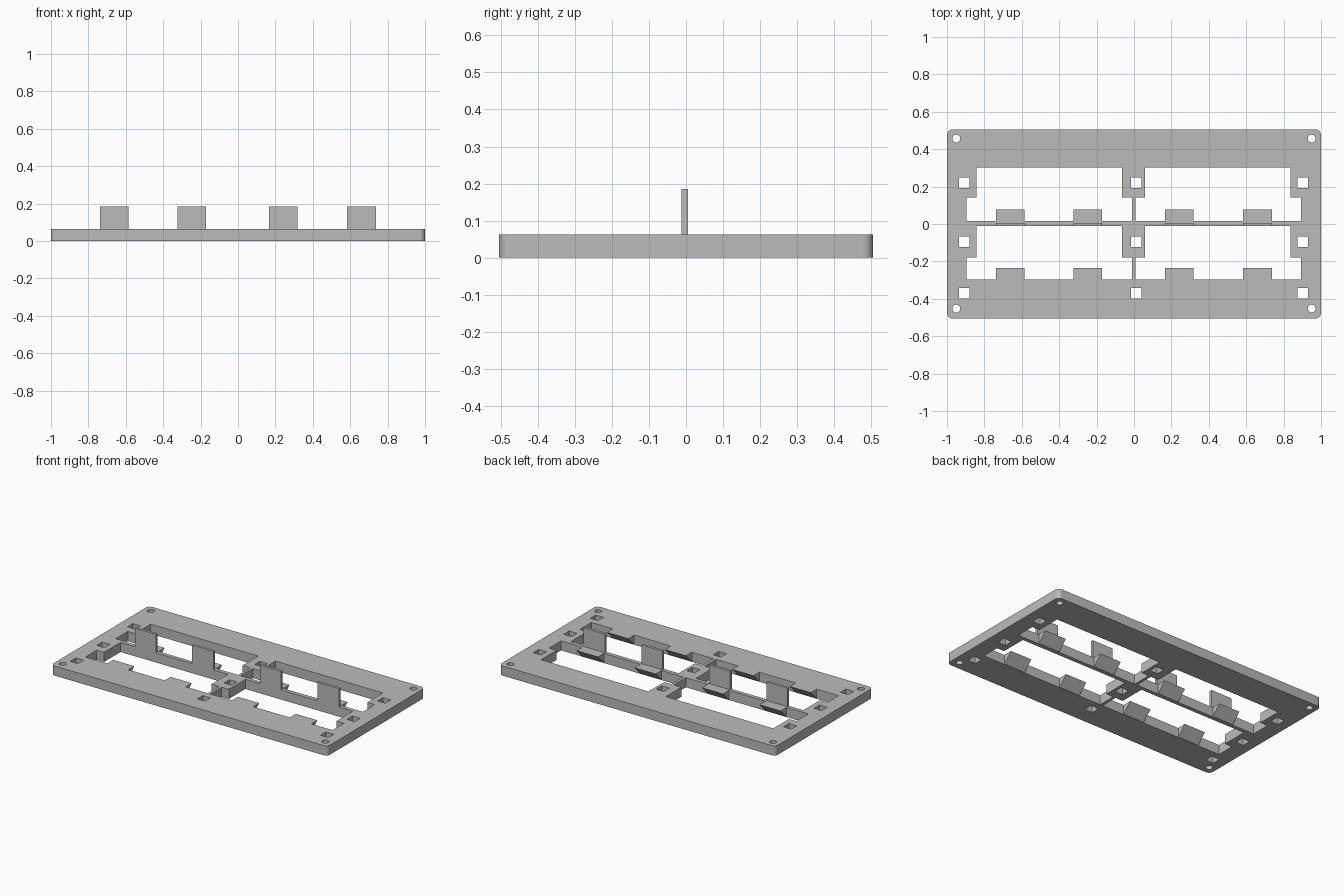
import bpy
import bmesh
from math import cos, sin, pi, tau

if "Cube" in bpy.data.objects:
    bpy.data.objects.remove(bpy.data.objects["Cube"], do_unlink=True)

TOP = 0.063            # plate thickness
HALF_Y = 0.505
TAB_TOP = 0.185
TABS = [(-0.738, -0.586), (-0.323, -0.17), (0.166, 0.318), (0.583, 0.738)]

grey = bpy.data.materials.new("plain grey")
grey.use_nodes = True
grey.diffuse_color = (0.5, 0.5, 0.5, 1)
grey.node_tree.nodes["Principled BSDF"].inputs["Base Color"].default_value = (0.5, 0.5, 0.5, 1)


def prisms(name, outlines, z0, z1):
    """Extrude each closed xy outline between two heights, in one mesh."""
    bm = bmesh.new()
    for outline in outlines:
        face = bm.faces.new([bm.verts.new((x, y, z0)) for x, y in outline])
        new = bmesh.ops.extrude_face_region(bm, geom=[face])["geom"]
        moved = [v for v in new if isinstance(v, bmesh.types.BMVert)]
        bmesh.ops.translate(bm, verts=moved, vec=(0, 0, z1 - z0))
    bmesh.ops.recalc_face_normals(bm, faces=bm.faces)
    mesh = bpy.data.meshes.new(name)
    bm.to_mesh(mesh)
    bm.free()
    mesh.materials.append(grey)
    obj = bpy.data.objects.new(name, mesh)
    bpy.context.scene.collection.objects.link(obj)
    return obj


def rect(x0, x1, y0, y1):
    return [(x0, y0), (x1, y0), (x1, y1), (x0, y1)]


def arc(cx, cy, r, start, sweep, n):
    return [(cx + r * cos(start + sweep * i / n), cy + r * sin(start + sweep * i / n))
            for i in range(n)]


def window(inner, outer, wide, mid, narrow):
    """Stepped opening: full width at one long edge, narrower at the other."""
    (a, b), (c, d) = outer, inner
    return [(a, wide), (b, wide), (b, mid), (d, mid), (d, narrow),
            (c, narrow), (c, mid), (a, mid)]


# Plate outline with rounded corners
R = 0.03
outline = []
for i, (sx, sy) in enumerate([(1, 1), (-1, 1), (-1, -1), (1, -1)]):
    outline += arc(sx * (1 - R), sy * (HALF_Y - R), R, i * pi / 2, pi / 2, 8)
    end = (i + 1) * pi / 2
    outline.append((sx * (1 - R) + R * cos(end), sy * (HALF_Y - R) + R * sin(end)))
plate = prisms("mounting_plate", [outline], 0, TOP)

# Openings: four stepped windows, square slots and round screw holes
holes = []
for inner, outer in (((-0.843, -0.065), (-0.896, -0.01)),
                     ((0.06, 0.838), (0.008, 0.892))):
    holes.append(window(inner, outer, 0.016, 0.141, 0.302))
    holes.append(window(inner, outer, -0.297, -0.18, -0.01))
H = 0.028
for x in (-0.907, 0.013, 0.903):
    for y in (0.22, -0.096, -0.369):
        holes.append(rect(x - H, x + H, y - H, y + H))
for x in (-0.95, 0.95):
    for y in (0.457, -0.452):
        holes.append(arc(x, y, 0.021, 0, tau, 20))
cutter = prisms("opening_cutter", holes, -0.1, 0.2)
cutter.hide_render = True

cut = plate.modifiers.new("openings", "BOOLEAN")
cut.operation = "DIFFERENCE"
cut.solver = "EXACT"
cut.object = cutter
bpy.context.view_layer.objects.active = plate
plate.select_set(True)
bpy.ops.object.modifier_apply(modifier=cut.name)
bpy.data.objects.remove(cutter, do_unlink=True)
bpy.ops.object.shade_smooth_by_angle(angle=pi / 6)

# Upright tabs standing on the centre rail
prisms("upright_tabs", [rect(a, b, -0.012, 0.005) for a, b in TABS], 0.002, TAB_TOP)

# Wedge ledges, flush with the plate top and sloping back underneath
for name, y in (("centre_ledges", 0.016), ("front_ledges", -0.297)):
    ledges = prisms(name, [rect(a, b, y - 0.004, y + 0.061) for a, b in TABS], 0.002, TOP)
    bm = bmesh.new()
    bm.from_mesh(ledges.data)
    for v in bm.verts:
        if v.co.z < TOP / 2 and v.co.y > y:
            v.co.y = y + 0.001
    bm.to_mesh(ledges.data)
    bm.free()
